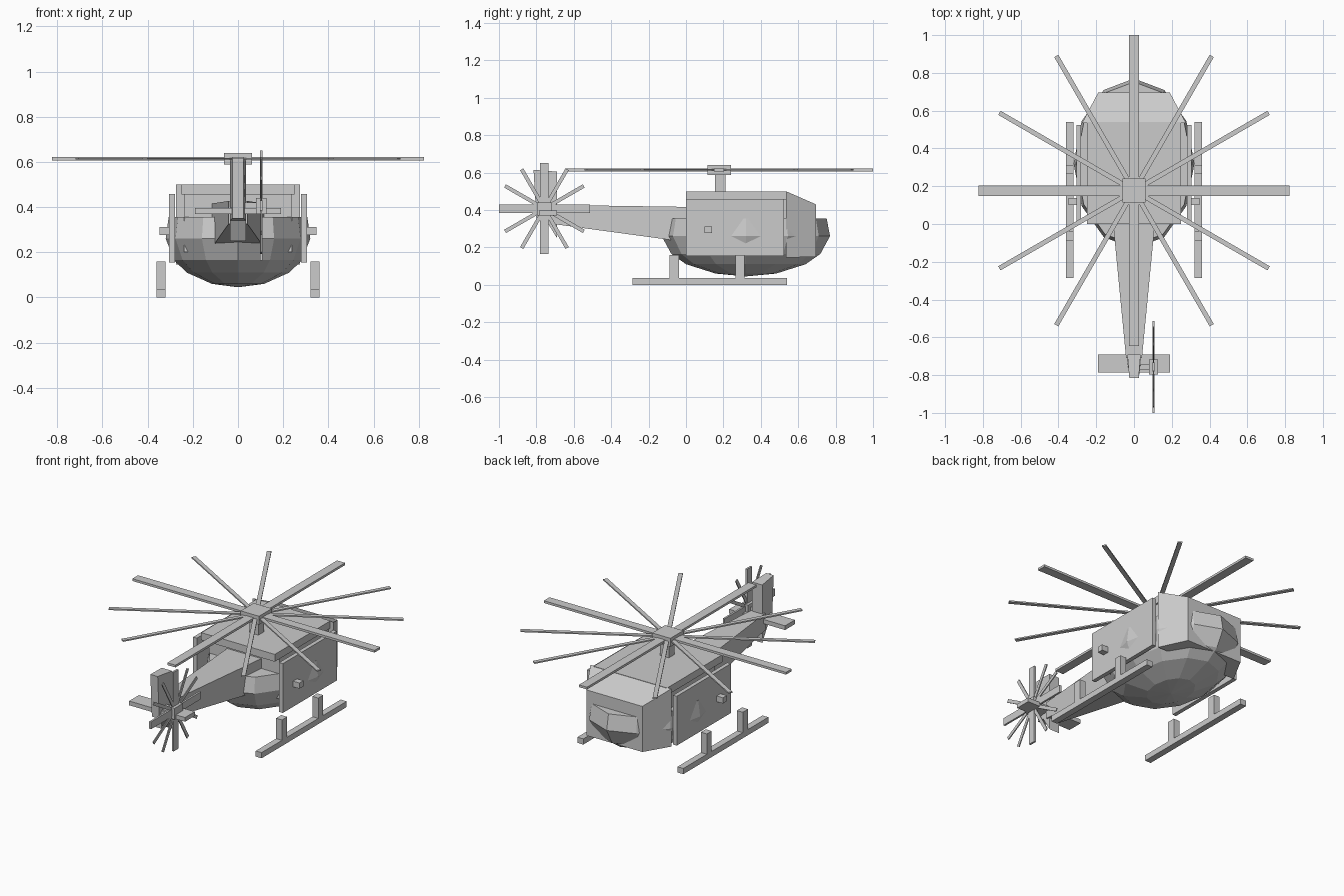
import bpy
from math import sin, cos, pi, radians
from mathutils import Matrix, Vector

if "Cube" in bpy.data.objects:
    bpy.data.objects.remove(bpy.data.objects["Cube"])


def mesh(name, verts, faces):
    me = bpy.data.meshes.new(name)
    me.from_pydata(verts, [], faces)
    me.update()
    ob = bpy.data.objects.new(name, me)
    bpy.context.collection.objects.link(ob)
    return ob


def loft(name, rings):
    """Closed skin through rings of equal point count, capped at both ends."""
    n = len(rings[0])
    verts = [p for r in rings for p in r]
    faces = [(k*n+i, k*n+(i+1) % n, (k+1)*n+(i+1) % n, (k+1)*n+i)
             for k in range(len(rings)-1) for i in range(n)]
    faces += [tuple(reversed(range(n))), tuple(range(len(verts)-n, len(verts)))]
    return mesh(name, verts, faces)


def rect_y(y, w, z0, z1):
    return [(w, y, z0), (-w, y, z0), (-w, y, z1), (w, y, z1)]


def box(name, x0, x1, y0, y1, z0, z1):
    return loft(name, [[(x0, y0, z), (x1, y0, z), (x1, y1, z), (x0, y1, z)]
                       for z in (z0, z1)])


def rotor(name, centre, tilt, radius, wide, thin, thick_wide, thick_thin):
    """Twelve blades, every third one wide."""
    for i in range(12):
        w, t = (wide, thick_wide) if i % 3 == 0 else (thin, thick_thin)
        b = box(f"{name}_blade_{i+1}", 0, radius, -w/2, w/2, -t/2, t/2)
        b.data.transform(Matrix.Translation(Vector(centre)) @ tilt
                         @ Matrix.Rotation(radians(30*i), 4, 'Z'))


# Faceted hull: lower bowl with an open-cabin flat top
hull = [(0.045, 0.004), (0.06, 0.36), (0.11, 0.71), (0.165, 0.885),
        (0.26, 1.0), (0.355, 0.96)]
loft("hull", [[(0.32*s*cos(i*pi/6), 0.32+0.45*s*sin(i*pi/6), z)
               for i in range(12)] for z, s in hull])

# Cabin
loft("cabin_nose", [rect_y(0.535, 0.275, 0.145, 0.5), rect_y(0.695, 0.19, 0.15, 0.43)])
box("roof", -0.25, 0.25, 0.0, 0.54, 0.455, 0.5)
box("cabin_core", -0.24, 0.24, 0.06, 0.535, 0.2, 0.455)

# Side doors, knobs and landing skids
for s, side in ((1, "right"), (-1, "left")):
    def sbox(name, a, b, *rest):
        box(f"{side}_{name}", min(s*a, s*b), max(s*a, s*b), *rest)
    sbox("door", 0.28, 0.305, 0.0, 0.525, 0.155, 0.458)
    sbox("door_knob", 0.305, 0.347, 0.1, 0.138, 0.277, 0.312)
    sbox("skid", 0.32, 0.36, -0.285, 0.54, 0.0, 0.035)
    sbox("rear_strut", 0.32, 0.36, -0.087, -0.037, 0.035, 0.16)
    sbox("front_strut", 0.32, 0.36, 0.265, 0.312, 0.035, 0.16)

# Tail boom, fin and stabilizer
loft("tail_boom", [rect_y(-0.71, 0.042, 0.325, 0.427), rect_y(0.1, 0.12, 0.215, 0.415)])
fin = [(-0.815, 0.615), (-0.69, 0.605), (-0.69, 0.25), (-0.745, 0.34), (-0.8, 0.35)]
loft("tail_fin", [[(s*(0.035 if y > -0.77 else 0.025), y, z) for y, z in fin]
                  for s in (1, -1)])
box("stabilizer", -0.19, 0.19, -0.785, -0.69, 0.37, 0.396)

# Main rotor
box("rotor_mast", -0.03, 0.03, 0.155, 0.21, 0.49, 0.6)
box("rotor_hub", -0.062, 0.062, 0.115, 0.24, 0.588, 0.64)
rotor("main", (0, 0.177, 0.614), Matrix.Identity(4), 0.823, 0.055, 0.025, 0.014, 0.008)

# Tail rotor
box("tail_rotor_shaft", 0.02, 0.1, -0.772, -0.742, 0.39, 0.42)
box("tail_rotor_hub", 0.08, 0.127, -0.797, -0.717, 0.37, 0.44)
rotor("tail", (0.103, -0.757, 0.407), Matrix.Rotation(pi/2, 4, 'Y'),
      0.243, 0.045, 0.02, 0.012, 0.006)

# Consistent outward normals
import bmesh
for ob in bpy.context.collection.objects:
    bm = bmesh.new()
    bm.from_mesh(ob.data)
    bmesh.ops.recalc_face_normals(bm, faces=bm.faces)
    bm.to_mesh(ob.data)
    bm.free()
